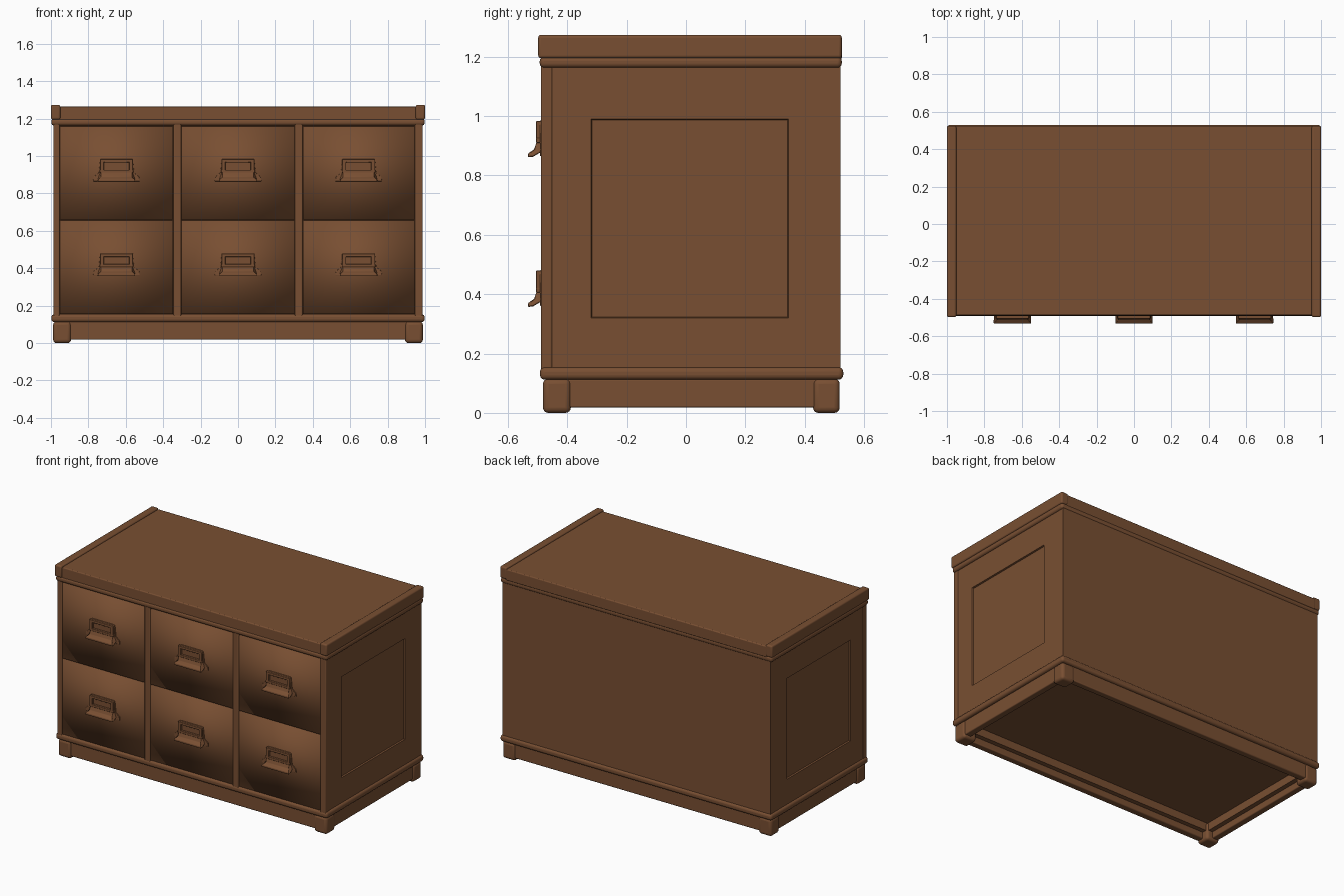
import bpy, bmesh, math
from mathutils import Vector

if "Cube" in bpy.data.objects:
    bpy.data.objects.remove(bpy.data.objects["Cube"], do_unlink=True)

wood = bpy.data.materials.new("brown_wood")
wood.use_nodes = True
COLOUR = (0.19, 0.078, 0.032, 1)
wood.diffuse_color = COLOUR
wood.node_tree.nodes["Principled BSDF"].inputs["Base Color"].default_value = COLOUR


def finish(name, bm, bevel=0, segments=3, angle=40):
    """Turn a bmesh into a shaded, optionally bevelled object."""
    bmesh.ops.recalc_face_normals(bm, faces=bm.faces)
    mesh = bpy.data.meshes.new(name)
    bm.to_mesh(mesh)
    bm.free()
    mesh.materials.append(wood)
    mesh.shade_smooth()
    if angle:
        mesh.set_sharp_from_angle(angle=math.radians(angle))
    obj = bpy.data.objects.new(name, mesh)
    bpy.context.collection.objects.link(obj)
    if bevel:
        mod = obj.modifiers.new("rounding", "BEVEL")
        mod.width, mod.segments = bevel, segments
        mod.limit_method = "ANGLE"
    return obj


def box_mesh(x, y, z):
    bm = bmesh.new()
    bmesh.ops.create_cube(bm, size=1)
    for v in bm.verts:
        v.co = Vector([(a + b) / 2 + c * (b - a) for (a, b), c in zip((x, y, z), v.co)])
    return bm


def box(name, x, y, z, bevel=0, segments=3, angle=40):
    return finish(name, box_mesh(x, y, z), bevel, segments, angle)


def prism(name, outline, axis, start, end, bevel=0):
    """Extrude a 2D outline along the x or y axis."""
    bm = bmesh.new()
    place = (lambda a, b: (start, a, b)) if axis == "x" else (lambda a, b: (a, start, b))
    face = bm.faces.new([bm.verts.new(place(a, b)) for a, b in outline])
    out = bmesh.ops.extrude_face_region(bm, geom=[face])
    step = Vector((end - start, 0, 0) if axis == "x" else (0, end - start, 0))
    bmesh.ops.translate(bm, vec=step, verts=[g for g in out["geom"] if isinstance(g, bmesh.types.BMVert)])
    return finish(name, bm, bevel)


# Carcass with a recessed panel in each end
bm = box_mesh((-0.985, 0.985), (-0.465, 0.52), (0.13, 1.18))
for sign in (-1, 1):
    side = next(f for f in bm.faces if f.normal.x * sign > 0.9)
    centre = side.calc_center_median()
    bmesh.ops.inset_region(bm, faces=[side], thickness=0.1)
    for v in side.verts:
        v.co.y = 0.345 if v.co.y > centre.y else -0.32
        v.co.z = 0.99 if v.co.z > centre.z else 0.32
    bmesh.ops.inset_region(bm, faces=[side], thickness=0.004, depth=-0.01)
finish("carcass", bm)

# Stiles and dividers
for name, x in (("right_stile", (-0.987, -0.953)), ("right_divider", (-0.346, -0.303)),
                ("left_divider", (0.303, 0.346)), ("left_stile", (0.945, 0.987))):
    box(name, x, (-0.489, -0.45), (0.14, 1.18), 0.006)

# Drawers with label holders and pulls
PLATE = [(-0.125, -0.045), (0.125, -0.045), (0.122, -0.022), (0.095, 0), (0.088, 0.065),
         (0.08, 0.075), (-0.08, 0.075), (-0.088, 0.065), (-0.095, 0), (-0.122, -0.022)]
HOOD = [(-0.487, 0.005), (-0.503, 0.005), (-0.512, -0.022), (-0.532, -0.036),
        (-0.532, -0.049), (-0.515, -0.047), (-0.487, -0.03)]
COLUMNS = (("right", -0.951, -0.348, -0.65), ("middle", -0.301, 0.301, 0), ("left", 0.348, 0.943, 0.645))
for row, bottom in (("lower", 0.156), ("upper", 0.66)):
    mid = bottom + 0.25
    for col, x0, x1, cx in COLUMNS:
        tag = f"{row}_{col}"
        box(f"{tag}_drawer", (x0, x1), (-0.486, -0.45), (bottom, bottom + 0.498), angle=0)
        prism(f"{tag}_pull_plate", [(cx + a, mid + b) for a, b in PLATE], "y", -0.484, -0.492, 0.002)
        # Label frame: four slim bars round an opening
        for part, dx, dz in (("top", (-0.085, 0.085), (0.055, 0.073)), ("bottom", (-0.09, 0.09), (0, 0.016)),
                             ("right", (-0.088, -0.067), (0, 0.073)), ("left", (0.067, 0.088), (0, 0.073))):
            box(f"{tag}_label_frame_{part}", (cx + dx[0], cx + dx[1]), (-0.506, -0.485),
                (mid + dz[0], mid + dz[1]), 0.003, 2)
        hood = prism(f"{tag}_pull", [(a, mid + b) for a, b in HOOD], "x", cx - 0.1, cx + 0.1, 0.003)
        # Taper the pull toward its upper edge
        for v in hood.data.vertices:
            if v.co.z > mid - 0.025:
                v.co.x = cx + (v.co.x - cx) * 0.85

# Top board, bead below it and raised end strips
box("top_bead", (-0.998, 0.998), (-0.493, 0.525), (1.163, 1.2), 0.015, 4)
box("top_board", (-0.96, 0.96), (-0.488, 0.525), (1.19, 1.264), 0.006)
for side, sign in (("left", 1), ("right", -1)):
    x = sorted((sign * 0.95, sign * 1.0))
    box(f"{side}_end_strip", x, (-0.498, 0.525), (1.195, 1.274), 0.01, 4)

# Base moulding
box("base_moulding", (-0.998, 0.998), (-0.492, 0.53), (0.112, 0.154), 0.016, 4)

# Plinth rails with a stepped inner ledge
for name, y, inner in (("front", (-0.474, -0.43), (-0.43, -0.40)), ("back", (0.47, 0.512), (0.44, 0.47))):
    box(f"{name}_rail", (-0.94, 0.94), y, (0.018, 0.115), 0.006)
    box(f"{name}_ledge", (-0.94, 0.94), inner, (0.06, 0.115))
for name, sign in (("left", 1), ("right", -1)):
    box(f"{name}_rail", sorted((sign * 0.935, sign * 0.979)), (-0.44, 0.48), (0.018, 0.115), 0.006)
    box(f"{name}_ledge", sorted((sign * 0.905, sign * 0.935)), (-0.44, 0.48), (0.06, 0.115))

# Corner feet with rounded uprights
for depth, y in (("front", (-0.482, -0.388)), ("back", (0.428, 0.518))):
    for name, sign in (("left", 1), ("right", -1)):
        box(f"{depth}_{name}_foot", sorted((sign * 0.893, sign * 0.988)), y, (0, 0.115), 0.018, 4)
